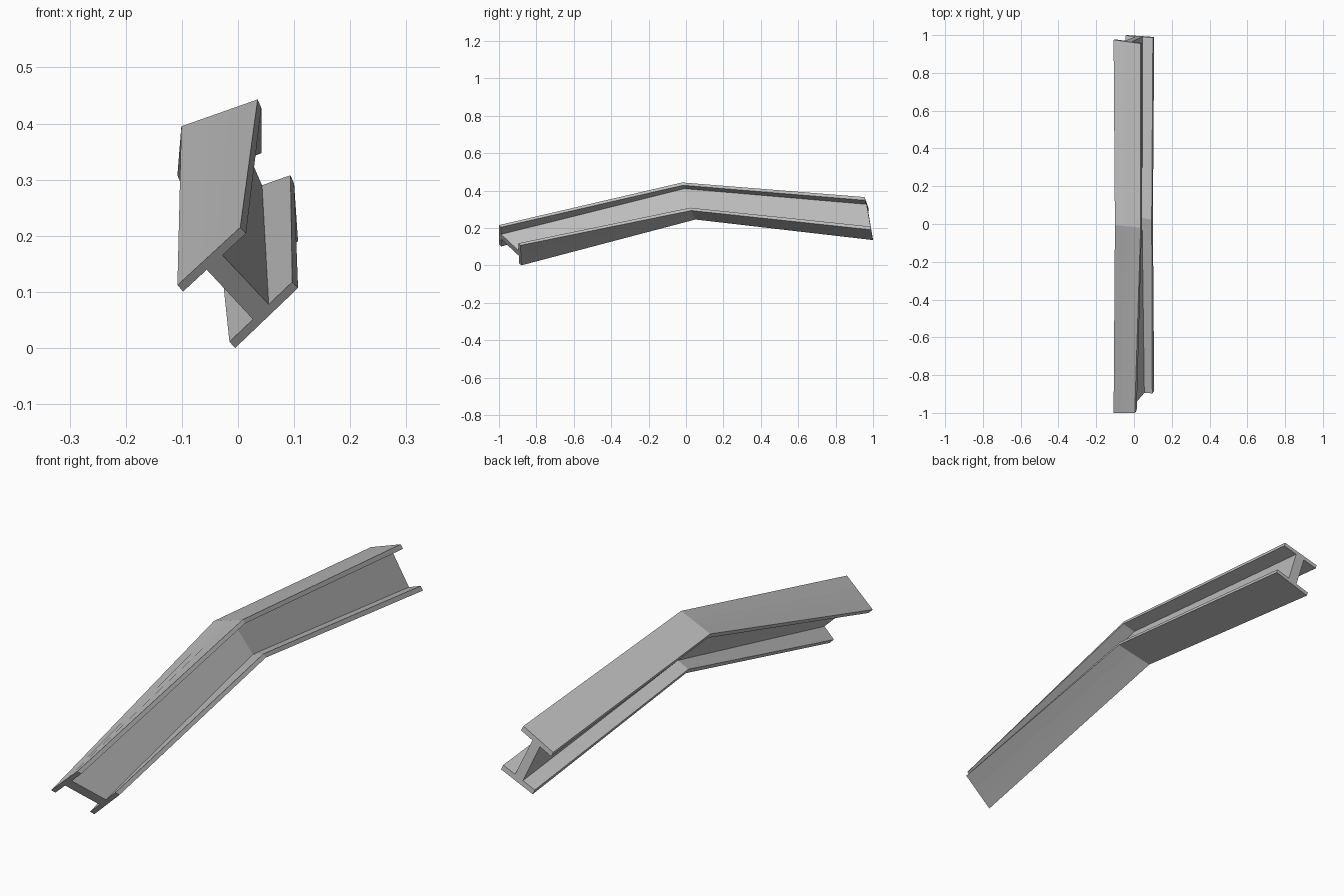
import bpy
import bmesh
from mathutils import Vector

cube = bpy.data.objects.get("Cube")
if cube:
    bpy.data.objects.remove(cube)

# One flat steel colour
steel = bpy.data.materials.new("steel_grey")
steel.use_nodes = True
colour = (0.5, 0.5, 0.5, 1)
steel.diffuse_color = colour
steel.node_tree.nodes["Principled BSDF"].inputs["Base Color"].default_value = colour

# Corners of the section at each station: top left, top right, bottom left, bottom right
stations = [
    [(-.108, -1, .112), (.004, -1, .215), (-.005, -.88, 0), (.107, -.885, .107)],
    [(-.101, -.005, .395), (.035, -.02, .443), (-.035, .05, .245), (.1, .028, .293)],
    [(-.108, .975, .308), (.035, .955, .365), (-.037, 1, .135), (.107, .99, .19)],
]

# Fractions across the flange and down the web that shape the I section
ACROSS = [0, .375, .625, 1]
DOWN = [0, .1, .9, 1]
cells = [(i, j) for j in range(3) for i in range(3) if j != 1 or i == 1]


def section_point(corners, i, j):
    tl, tr, bl, br = (Vector(c) for c in corners)
    return tl.lerp(tr, ACROSS[i]).lerp(bl.lerp(br, ACROSS[i]), DOWN[j])


bm = bmesh.new()
rings = [{(i, j): bm.verts.new(section_point(c, i, j))
          for i in range(4) for j in range(4)} for c in stations]


def cell_corners(i, j):
    return [(i, j), (i + 1, j), (i + 1, j + 1), (i, j + 1)]


# End caps
for ring in (rings[0], rings[-1]):
    for cell in cells:
        bm.faces.new([ring[k] for k in cell_corners(*cell)])

# Long sides: only the cell edges on the outline of the section
edges = []
for cell in cells:
    k = cell_corners(*cell)
    edges += [(k[n], k[(n + 1) % 4]) for n in range(4)]
outline = [(a, b) for a, b in edges if (b, a) not in edges]
for near, far in zip(rings, rings[1:]):
    for a, b in outline:
        bm.faces.new([near[a], near[b], far[b], far[a]])

bmesh.ops.recalc_face_normals(bm, faces=bm.faces)
mesh = bpy.data.meshes.new("bent_beam")
bm.to_mesh(mesh)
bm.free()
mesh.materials.append(steel)
beam = bpy.data.objects.new("bent_beam", mesh)
bpy.context.collection.objects.link(beam)
